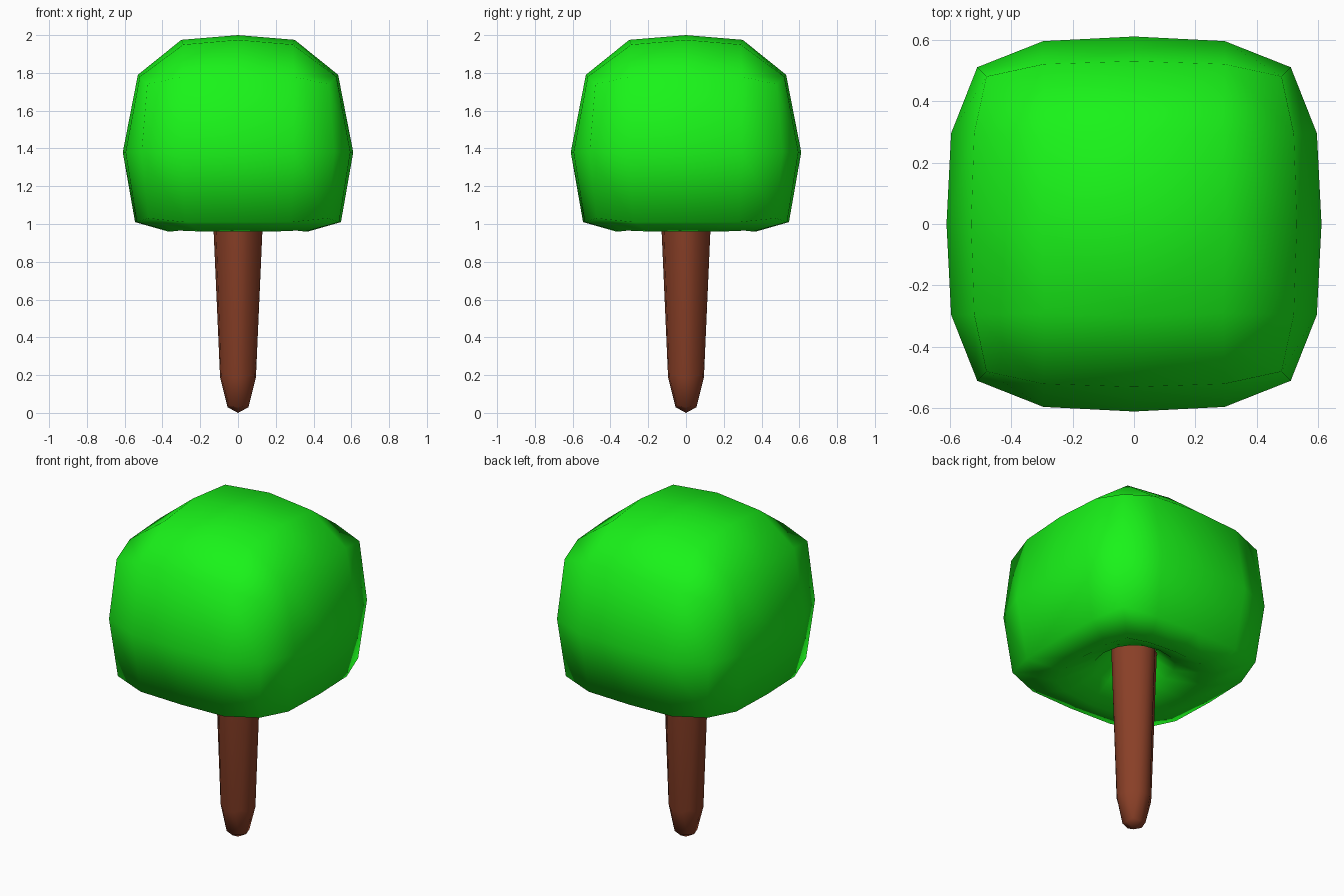
import bpy, bmesh

if "Cube" in bpy.data.objects:
    bpy.data.objects.remove(bpy.data.objects["Cube"])


def ring(bm, m, s, q, c, zm, zs, zc):
    """16-point rounded square: side middle m, quarter point (s, q), corner c."""
    pts = [(m, 0, zm), (s, q, zs), (c, c, zc), (q, s, zs)]
    verts = []
    for k in range(4):
        for x, y, z in pts:
            for _ in range(k):
                x, y = -y, x
            verts.append(bm.verts.new((x, y, z)))
    return verts


def bridge(bm, a, b):
    for i in range(16):
        j = (i + 1) % 16
        bm.faces.new((a[i], a[j], b[j], b[i]))


def cap(bm, outer, r, c, zm, zc, z_mid):
    """Close a 16-point ring with a 4 x 4 quad grid."""
    inner = []
    for x, y in [(1, 0), (1, 1), (0, 1), (-1, 1), (-1, 0), (-1, -1), (0, -1), (1, -1)]:
        corner = x and y
        d = c if corner else r
        inner.append(bm.verts.new((x * d, y * d, zc if corner else zm)))
    centre = bm.verts.new((0, 0, z_mid))
    for k in range(4):
        o, i = 4 * k, 2 * k
        nxt = inner[(i + 2) % 8]
        bm.faces.new((outer[o], outer[o + 1], inner[i + 1], inner[i]))
        bm.faces.new((outer[o + 1], outer[o + 2], outer[o + 3], inner[i + 1]))
        bm.faces.new((outer[o + 3], outer[(o + 4) % 16], nxt, inner[i + 1]))
        bm.faces.new((inner[i], inner[i + 1], nxt, centre))


def make(name, rings, cap_args, colour):
    bm = bmesh.new()
    loops = [ring(bm, *r) for r in rings]
    for a, b in zip(loops, loops[1:]):
        bridge(bm, a, b)
    cap(bm, loops[0], *cap_args)
    bmesh.ops.recalc_face_normals(bm, faces=bm.faces)
    # the cap face must point away from the part
    bm.faces.ensure_lookup_table()
    up = bm.faces[-1].normal.z
    outward = 1 if cap_args[-1] > 1 else -1
    if up * outward < 0:
        bmesh.ops.reverse_faces(bm, faces=bm.faces)
    for f in bm.faces:
        f.smooth = True
    me = bpy.data.meshes.new(name)
    bm.to_mesh(me)
    bm.free()
    mat = bpy.data.materials.new(name + "_colour")
    mat.diffuse_color = colour
    mat.use_nodes = True
    mat.node_tree.nodes["Principled BSDF"].inputs["Base Color"].default_value = mat.diffuse_color
    me.materials.append(mat)
    ob = bpy.data.objects.new(name, me)
    bpy.context.collection.objects.link(ob)


# Leafy crown, from the top rim down and up into the hollow underside
make("crown", [
    (0.53, 0.52, 0.295, 0.48, 1.79, 1.78, 1.74),
    (0.61, 0.595, 0.295, 0.51, 1.38, 1.38, 1.38),
    (0.545, 0.535, 0.28, 0.475, 1.01, 1.01, 1.03),
    (0.37, 0.355, 0.19, 0.31, 0.96, 0.96, 0.965),
    (0.22, 0.20, 0.10, 0.16, 1.04, 1.04, 1.04),
    (0.137, 0.122, 0.05, 0.085, 1.14, 1.14, 1.14),
], (0.30, 0.29, 1.975, 1.95, 2.0), (0.01, 0.9, 0.01, 1))

# Tapered trunk, from the rounded foot up into the crown
make("trunk", [
    (0.095, 0.089, 0.04, 0.068, 0.19, 0.19, 0.20),
    (0.137, 0.122, 0.05, 0.083, 1.14, 1.14, 1.14),
], (0.055, 0.045, 0.03, 0.04, 0.0), (0.25, 0.05, 0.02, 1))
